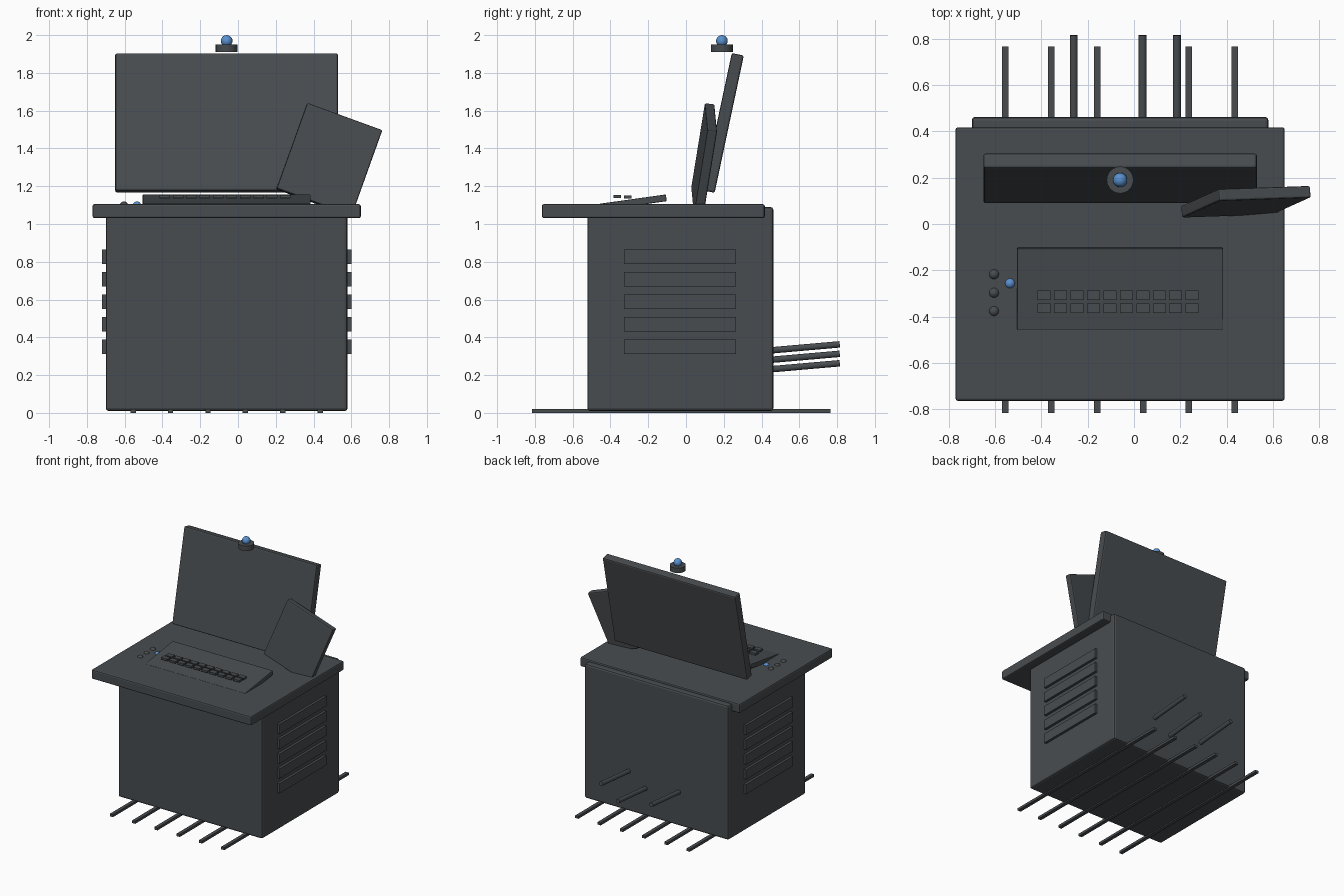
import bpy
from math import radians

if "Cube" in bpy.data.objects:
    bpy.data.objects.remove(bpy.data.objects["Cube"])


def material(name, rgb):
    m = bpy.data.materials.new(name)
    m.diffuse_color = (*rgb, 1)
    m.use_nodes = True
    m.node_tree.nodes["Principled BSDF"].inputs["Base Color"].default_value = m.diffuse_color
    return m


GREY = material("dark grey", (0.065, 0.073, 0.079))
BLUE = material("light blue", (0.10, 0.28, 0.62))


def finish(name, mat):
    ob = bpy.context.object
    ob.name = name
    ob.data.materials.append(mat)
    return ob


def box(name, centre, size, rot=(0, 0, 0), bevel=0.0):
    bpy.ops.mesh.primitive_cube_add(size=1, location=centre,
                                    rotation=[radians(a) for a in rot])
    ob = finish(name, GREY)
    ob.scale = size
    bpy.ops.object.transform_apply(location=False, rotation=False, scale=True)
    if bevel:
        b = ob.modifiers.new("bevel", 'BEVEL')
        b.width = bevel
        b.segments = 2
    return ob


def cylinder(name, centre, radius, depth, rot=(0, 0, 0)):
    bpy.ops.mesh.primitive_cylinder_add(vertices=24, radius=radius, depth=depth,
                                        location=centre,
                                        rotation=[radians(a) for a in rot])
    ob = finish(name, GREY)
    bpy.ops.object.shade_smooth_by_angle()
    return ob


def ball(name, centre, radius, mat):
    bpy.ops.mesh.primitive_uv_sphere_add(segments=16, ring_count=10,
                                         radius=radius, location=centre)
    ob = finish(name, mat)
    bpy.ops.object.shade_smooth()
    return ob


CX = -0.06  # centre line of the console

# Cabinet and desk top
box("cabinet", (CX, -0.03, 0.55), (1.28, 0.985, 1.08), bevel=0.015)
box("desk_top", (CX, -0.173, 1.068), (1.42, 1.18, 0.074), bevel=0.01)

# Leaning main screen and the crooked side screen
box("main_screen", (CX, 0.197, 1.535), (1.18, 0.065, 0.743), (-12, 0, 0), 0.01)
box("side_screen", (0.483, 0.096, 1.34), (0.423, 0.052, 0.487), (-8, 20, 2), 0.008)

# Keyboard wedge with two rows of keys
box("keyboard", (CX, -0.28, 1.114), (0.89, 0.355, 0.036), (8, 0, 0), 0.005)
for row, (y, z) in enumerate([(-0.364, 1.145), (-0.308, 1.142)]):
    for i in range(10):
        box(f"key_{row}_{i}", (-0.388 + 0.071 * i, y, z), (0.056, 0.04, 0.016))

# Control knobs and indicator light
for i, y in enumerate((-0.217, -0.297, -0.376)):
    ball(f"knob_{i}", (-0.604, y, 1.096), 0.023, GREY)
ball("indicator_light", (-0.535, -0.256, 1.096), 0.023, BLUE)

# Vent slats on both sides
for side in (-1, 1):
    for i in range(5):
        box(f"vent_slat_{side}_{i}", (CX + side * 0.64, -0.032, 0.35 + 0.119 * i),
            (0.04, 0.592, 0.078))

# Floor rails
for i in range(6):
    box(f"floor_rail_{i}", (-0.555 + 0.198 * i, -0.025, 0.01), (0.028, 1.58, 0.02))

# Cables leaving the back
for i, (x, z) in enumerate([(-0.26, 0.295), (0.037, 0.245), (0.185, 0.345)]):
    cylinder(f"cable_{i}", (x, 0.61, z), 0.017, 0.41, (85 + 10, 0, 0))

# Beacon lamp above the screen
cylinder("beacon_base", (CX, 0.19, 1.93), 0.058, 0.04)
ball("beacon_lamp", (CX, 0.19, 1.969), 0.031, BLUE)
